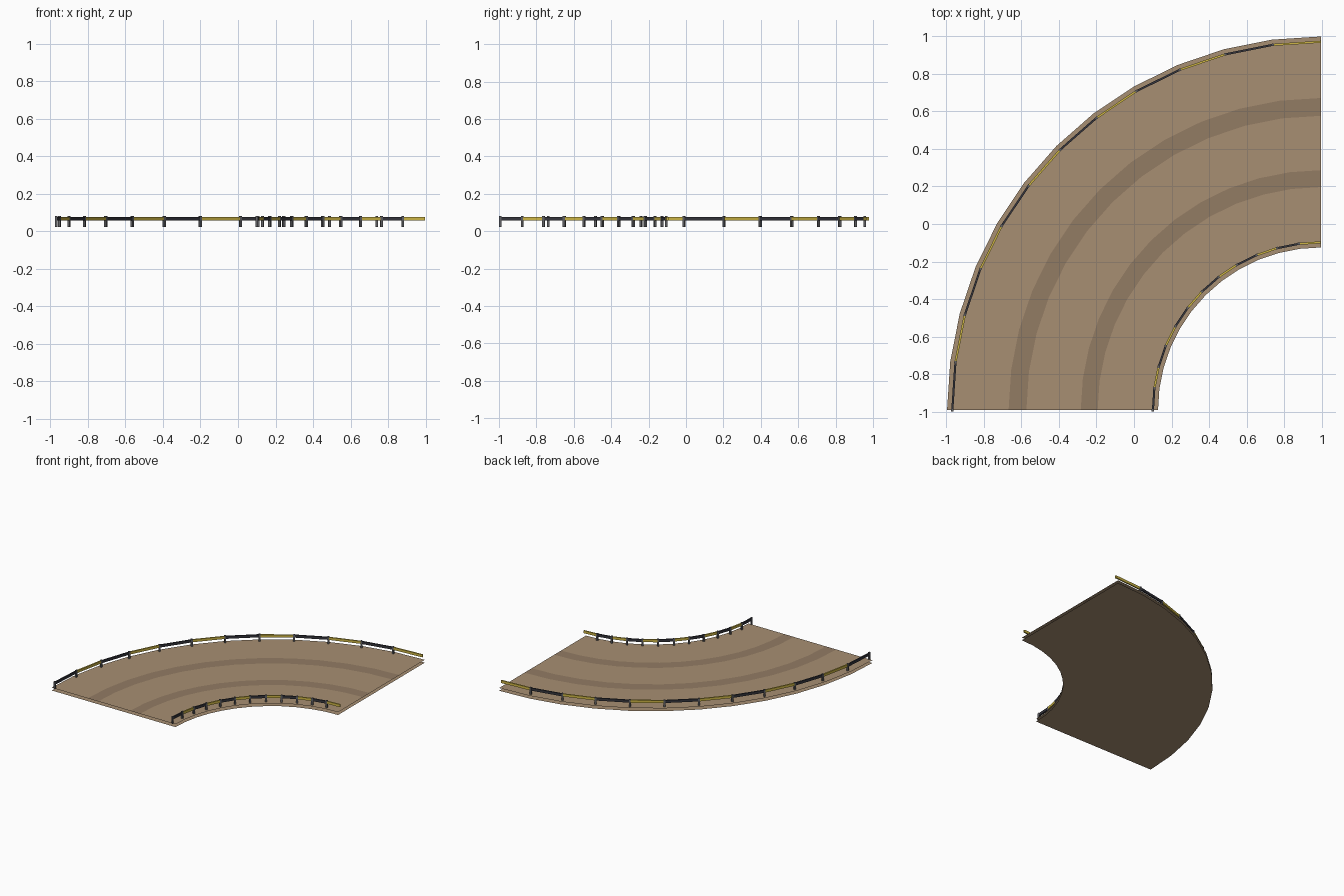
import bpy, bmesh
from math import cos, sin, pi
from mathutils import Matrix, Vector

if "Cube" in bpy.data.objects:
    bpy.data.objects.remove(bpy.data.objects["Cube"])

SEG = 12
CX, CY = 0.996, -0.993
R_OUT, R_IN = 1.993, 0.868
TOP = 0.023


def material(name, rgb):
    m = bpy.data.materials.new(name)
    m.diffuse_color = (*rgb, 1)
    m.use_nodes = True
    m.node_tree.nodes["Principled BSDF"].inputs["Base Color"].default_value = m.diffuse_color
    return m


dirt = material("dirt", (0.39, 0.275, 0.17))
track_brown = material("worn_dirt", (0.29, 0.20, 0.127))
yellow = material("yellow", (0.62, 0.47, 0.06))
black = material("black", (0.035, 0.035, 0.045))
steel = material("dark_steel", (0.12, 0.12, 0.13))


def arc(r, i, z):
    a = pi - (pi / 2) * i / SEG
    return Vector((CX + r * cos(a), CY + r * sin(a), z))


def finish(name, bm, mats):
    me = bpy.data.meshes.new(name)
    bm.to_mesh(me)
    bm.free()
    for m in mats:
        me.materials.append(m)
    ob = bpy.data.objects.new(name, me)
    bpy.context.collection.objects.link(ob)


def sheet(name, bands, z, mat, up=True):
    """Flat curved strips between pairs of radii."""
    bm = bmesh.new()
    for r0, r1 in bands:
        for i in range(SEG):
            pts = [arc(r0, i, z), arc(r1, i, z), arc(r1, i + 1, z), arc(r0, i + 1, z)]
            f = bm.faces.new([bm.verts.new(p) for p in pts])
            f.normal_update()
            if (f.normal.z > 0) != up:
                f.normal_flip()
    bmesh.ops.remove_doubles(bm, verts=bm.verts, dist=1e-5)
    finish(name, bm, [mat])


def box(bm, center, direction, size, mat_index=0):
    """Box whose local x axis follows a horizontal direction."""
    rot = direction.to_track_quat('X', 'Z').to_matrix().to_4x4()
    mtx = Matrix.Translation(center) @ rot @ Matrix.Diagonal((*size, 1))
    for v in bmesh.ops.create_cube(bm, size=1, matrix=mtx)["verts"]:
        for f in v.link_faces:
            f.material_index = mat_index


# road surface with two worn wheel tracks, and its underside
sheet("road_surface", [(R_IN, 1.19), (1.28, 1.57), (1.665, R_OUT)], TOP, dirt)
sheet("wheel_tracks", [(1.19, 1.28), (1.57, 1.665)], TOP, track_brown)
sheet("road_underside", [(R_IN, R_OUT)], 0, dirt, up=False)

# guard rails with alternating colours, one post at the start of each span
for side, r in (("outer", 1.965), ("inner", 0.895)):
    rails, posts = bmesh.new(), bmesh.new()
    for i in range(SEG):
        a, b = arc(r, i, 0.0665), arc(r, i + 1, 0.0665)
        box(rails, (a + b) / 2, b - a, ((b - a).length, 0.011, 0.021), i % 2)
        p = arc(r, i, (TOP + 0.081) / 2)
        ang = pi / 2 - (pi / 2) * i / SEG
        box(posts, p, Vector((cos(ang), sin(ang), 0)), (0.013, 0.013, 0.081 - TOP))
    finish(side + "_guard_rail", rails, [black, yellow])
    finish(side + "_rail_posts", posts, [steel])
